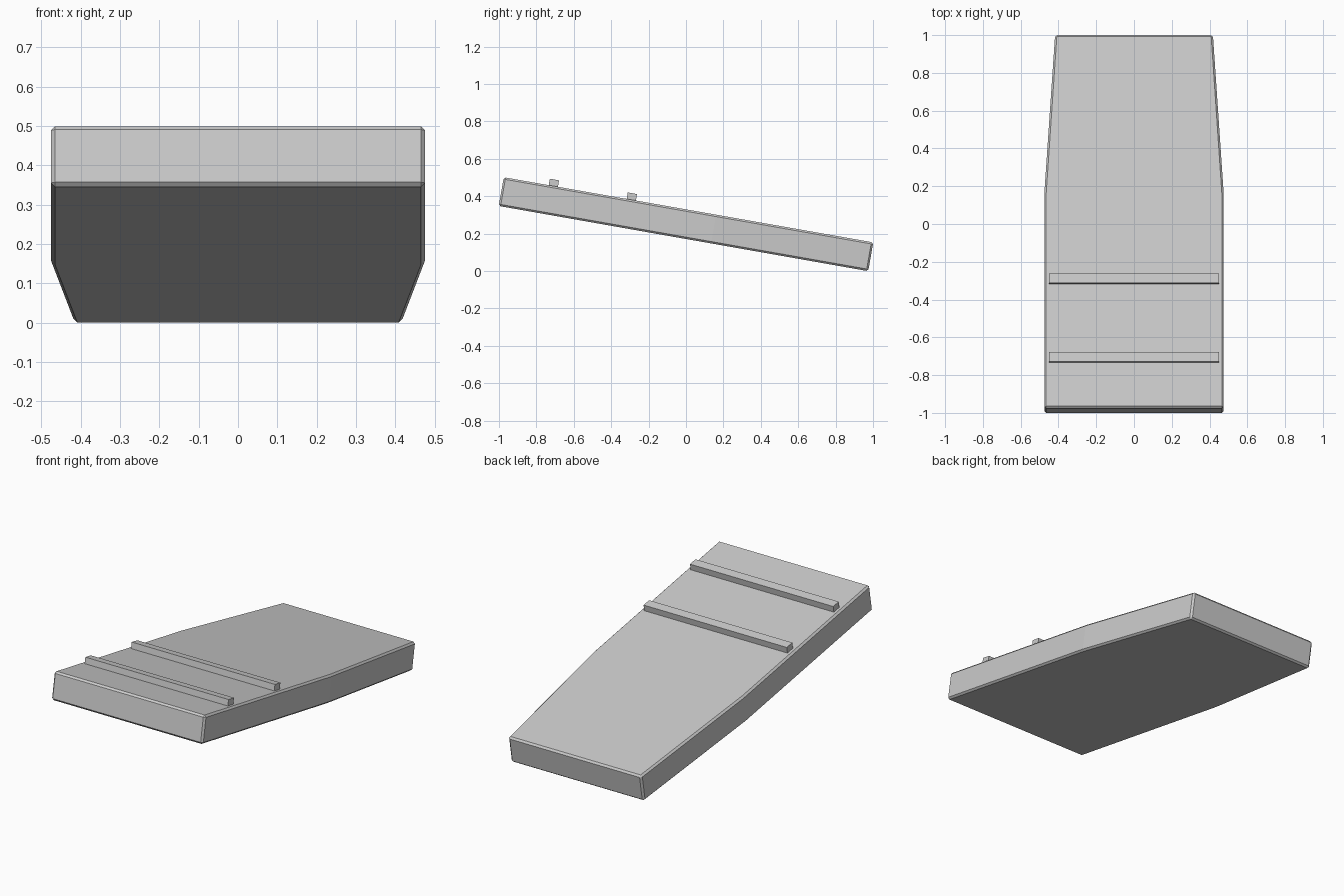
import bpy, bmesh, math
from mathutils import Matrix

if "Cube" in bpy.data.objects:
    bpy.data.objects.remove(bpy.data.objects["Cube"])

HALF_T = 0.078          # half slab thickness
HALF_L = 1.003          # half slab length
TILT = Matrix.Translation((0, 0, 0.25)) @ Matrix.Rotation(math.radians(-10), 4, 'X')


def prism(name, half_outline, z0, z1, bevel=0.0):
    """Extrude an outline mirrored in x, chamfer it, then tilt it into place."""
    outline = half_outline + [(-x, y) for x, y in reversed(half_outline)]
    bm = bmesh.new()
    face = bm.faces.new([bm.verts.new((x, y, z0)) for x, y in outline])
    ext = bmesh.ops.extrude_face_region(bm, geom=[face])
    for v in ext["geom"]:
        if isinstance(v, bmesh.types.BMVert):
            v.co.z = z1
    bmesh.ops.recalc_face_normals(bm, faces=bm.faces)
    if bevel:
        sharp = [e for e in bm.edges if e.calc_face_angle(0) > math.radians(30)]
        bmesh.ops.bevel(bm, geom=sharp, offset=bevel, segments=1,
                        profile=0.5, affect='EDGES')
    bm.transform(TILT)
    mesh = bpy.data.meshes.new(name)
    bm.to_mesh(mesh)
    bm.free()
    obj = bpy.data.objects.new(name, mesh)
    bpy.context.collection.objects.link(obj)
    return obj


# Sloping slab, tapered toward the low end
prism("ramp_slab",
      [(0.475, -HALF_L), (0.475, 0.15), (0.418, HALF_L)],
      -HALF_T, HALF_T, bevel=0.01)

# Cross ribs on the upper half
for i, y in enumerate((-0.734, -0.311)):
    prism(f"cross_rib_{i + 1}", [(0.45, y - 0.025), (0.45, y + 0.025)],
          HALF_T - 0.005, HALF_T + 0.035)
